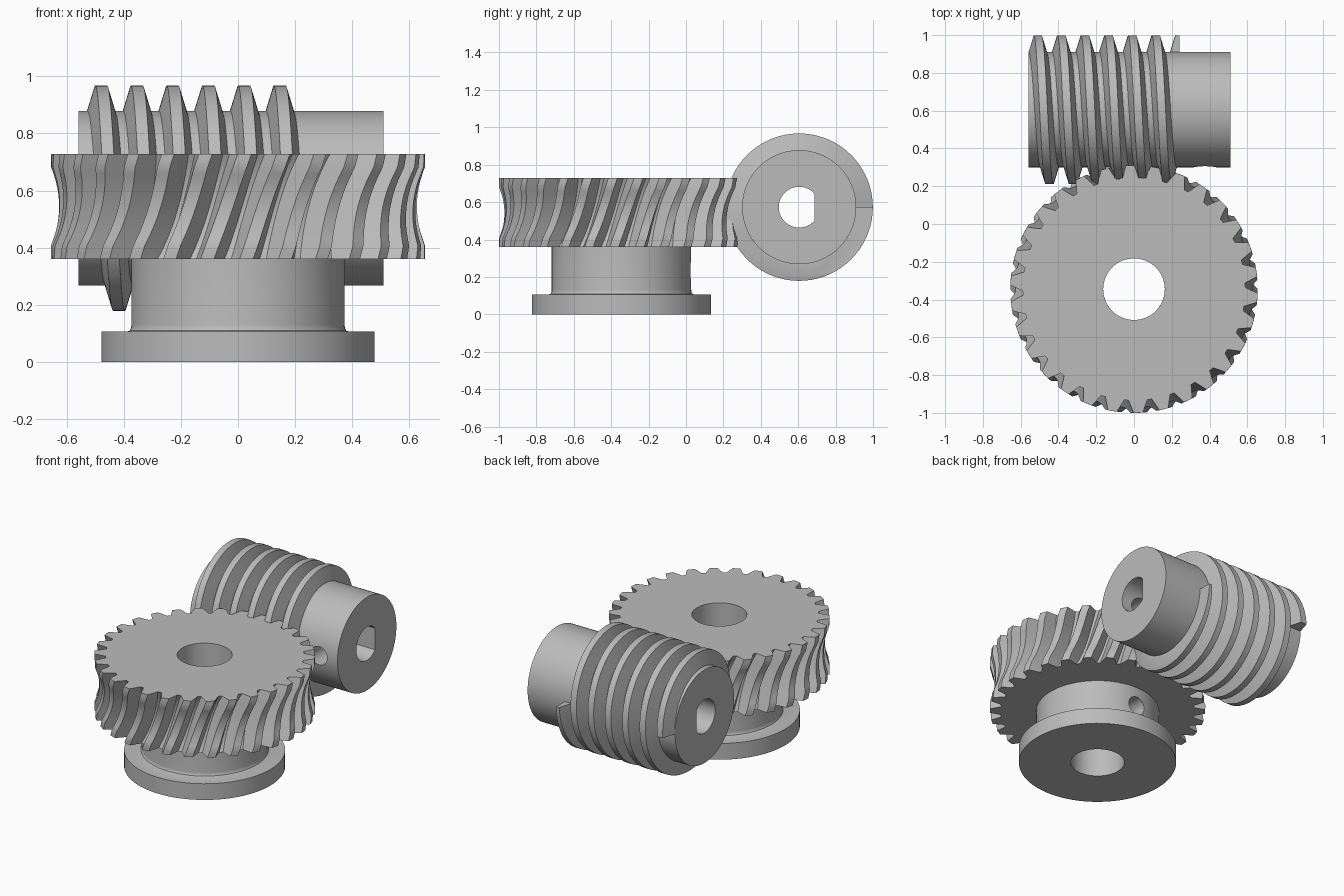
import bpy, bmesh
from math import sin, cos, pi, radians, sqrt, acos
from mathutils import Matrix

cube = bpy.data.objects.get("Cube")
if cube:
    bpy.data.objects.remove(cube, do_unlink=True)

steel = bpy.data.materials.new("plain grey metal")
steel.use_nodes = True
GREY = (0.5, 0.5, 0.5, 1)
steel.diffuse_color = GREY
steel.node_tree.nodes["Principled BSDF"].inputs["Base Color"].default_value = GREY

WHEEL_Y, BORE = -0.345, 0.163
WHEEL_BOTTOM, WHEEL_TOP = 0.36, 0.728
WORM_Y, WORM_Z = 0.605, 0.573
WORM_LEFT, THREAD_RIGHT, WORM_RIGHT = -0.558, 0.24, 0.51
ROOT_R, TIP_R = 0.305, 0.394
LEAD = 0.125
ALONG_X = Matrix.Rotation(pi / 2, 4, "Y")
ALONG_Y = Matrix.Rotation(pi / 2, 4, "X")


def finish(name, bm):
    """Turn a bmesh into a shaded object."""
    bmesh.ops.recalc_face_normals(bm, faces=bm.faces)
    mesh = bpy.data.meshes.new(name)
    bm.to_mesh(mesh)
    bm.free()
    ob = bpy.data.objects.new(name, mesh)
    bpy.context.collection.objects.link(ob)
    mesh.materials.append(steel)
    return ob


def select(ob):
    bpy.ops.object.select_all(action="DESELECT")
    ob.select_set(True)
    bpy.context.view_layer.objects.active = ob


def smooth(ob):
    select(ob)
    bpy.ops.object.shade_smooth_by_angle(angle=radians(30))


def loft(rings, closed=False):
    """Skin a list of closed rings; cap the ends unless they join up."""
    bm = bmesh.new()
    rows = [[bm.verts.new(p) for p in ring] for ring in rings]
    n = len(rows[0])
    pairs = list(zip(rows, rows[1:]))
    if closed:
        pairs.append((rows[-1], rows[0]))
    else:
        bm.faces.new(rows[0])
        bm.faces.new(rows[-1])
    for a, b in pairs:
        for i in range(n):
            j = (i + 1) % n
            bm.faces.new((a[i], a[j], b[j], b[i]))
    return bm


def circle(r, z, n=96):
    return [(r * cos(2 * pi * i / n), r * sin(2 * pi * i / n), z) for i in range(n)]


def cylinder(name, r, depth, place):
    bm = loft([circle(r, -depth / 2), circle(r, depth / 2)])
    bm.transform(place)
    return finish(name, bm)


def cut(ob, cutter):
    """Subtract the cutter and discard it."""
    cutter.hide_render = True
    mod = ob.modifiers.new("cut", "BOOLEAN")
    mod.operation, mod.solver, mod.object = "DIFFERENCE", "EXACT", cutter
    select(ob)
    bpy.ops.object.modifier_apply(modifier=mod.name)
    bpy.data.objects.remove(cutter, do_unlink=True)


# Throated wheel with slanted teeth
TEETH, LEVELS, TWIST = 30, 16, 0.2
MID = (WHEEL_BOTTOM + WHEEL_TOP) / 2
AXIS_GAP = WORM_Y - WHEEL_Y


def gear_ring(level, bore=False):
    f = level / LEVELS
    z = WHEEL_BOTTOM + f * (WHEEL_TOP - WHEEL_BOTTOM)
    dz = z - MID
    tip = min(0.655, AXIS_GAP - sqrt(0.324 ** 2 - dz ** 2))
    root = AXIS_GAP - sqrt(0.405 ** 2 - dz ** 2)
    turn = radians(-88) + TWIST * (f - 1)
    ring = []
    for t in range(TEETH):
        base = turn + 2 * pi * t / TEETH
        for half, r in ((-0.050, root), (-0.024, tip), (0.024, tip), (0.050, root)):
            a = base + half / r
            if bore:
                r = BORE
            ring.append((r * cos(a), r * sin(a) + WHEEL_Y, z))
    return ring


levels = range(LEVELS + 1)
rings = [gear_ring(k) for k in levels] + [gear_ring(k, True) for k in reversed(levels)]
smooth(finish("worm_wheel", loft(rings, closed=True)))

# Flanged hub with a fillet and a set screw hole
hub_profile = [(BORE, 0), (0.478, 0), (0.478, 0.106), (0.39, 0.106), (0.379, 0.11),
               (0.374, 0.12), (0.373, 0.13), (0.373, 0.362), (BORE, 0.362)]
bm = loft([circle(r, z) for r, z in hub_profile], closed=True)
bm.transform(Matrix.Translation((0, WHEEL_Y, 0)))
hub = finish("wheel_hub", bm)
cut(hub, cylinder("hub_hole_cutter", 0.06, 0.3,
                  Matrix.Translation((0, WHEEL_Y + 0.3, 0.235)) @ ALONG_Y))
smooth(hub)

# Worm shaft with a D-shaped bore and a set screw hole
centre = Matrix.Translation(((WORM_LEFT + WORM_RIGHT) / 2, WORM_Y, WORM_Z))
shaft = cylinder("worm_shaft", ROOT_R, WORM_RIGHT - WORM_LEFT, centre @ ALONG_X)
BORE_R, FLAT = 0.109, 0.083
start = acos(FLAT / BORE_R)
arc = [start + (2 * pi - 2 * start) * i / 48 for i in range(49)]
d_rings = [[(x, WORM_Y + BORE_R * cos(a), WORM_Z + BORE_R * sin(a)) for a in arc]
           for x in (-0.8, 0.8)]
cut(shaft, finish("bore_cutter", loft(d_rings)))
cut(shaft, cylinder("shaft_hole_cutter", 0.06, 0.3,
                    Matrix.Translation((0.375, WORM_Y - 0.23, WORM_Z)) @ ALONG_Y))
smooth(shaft)

# Single-start thread, six turns, trimmed flat at the shaft end
STEPS, TURNS = 72, 6
sections = []
for i in range(STEPS * TURNS + 1):
    a = 2 * pi * i / STEPS
    x = -0.51 + LEAD * i / STEPS
    sections.append([(x + dx, WORM_Y + r * cos(a), WORM_Z + r * sin(a))
                     for dx, r in ((-0.049, ROOT_R - 0.004), (-0.021, TIP_R),
                                   (0.021, TIP_R), (0.049, ROOT_R - 0.004))])
bm = loft(sections)
trim = bmesh.ops.bisect_plane(bm, geom=bm.verts[:] + bm.edges[:] + bm.faces[:],
                              plane_co=(THREAD_RIGHT, 0, 0), plane_no=(1, 0, 0),
                              clear_outer=True)
edges = [e for e in trim["geom_cut"] if isinstance(e, bmesh.types.BMEdge)]
bmesh.ops.holes_fill(bm, edges=edges, sides=0)
smooth(finish("worm_thread", bm))
